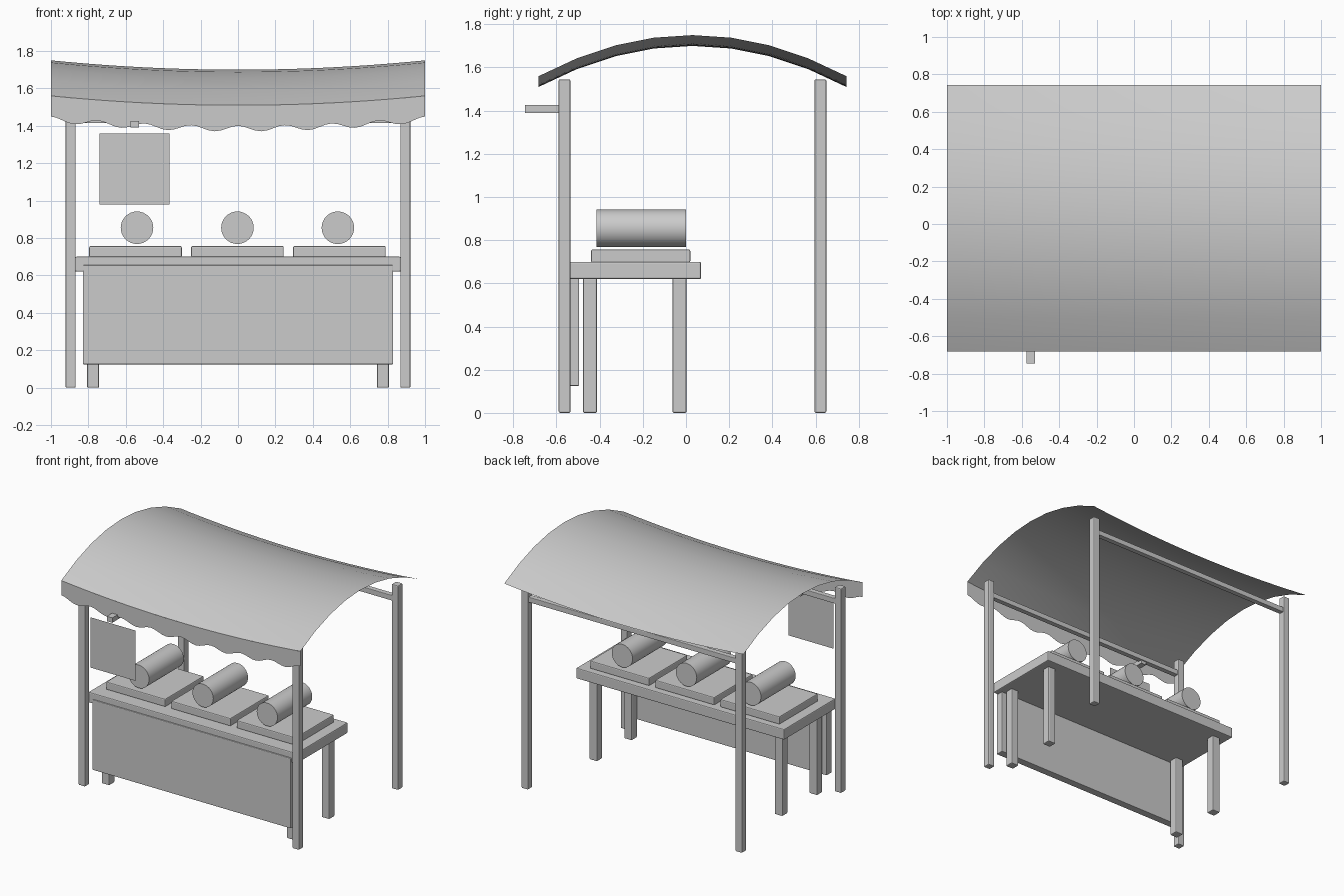
import bpy, bmesh, math
from mathutils import Matrix

if "Cube" in bpy.data.objects:
    bpy.data.objects.remove(bpy.data.objects["Cube"])

grey = bpy.data.materials.new("plain grey")
grey.use_nodes = True
grey.diffuse_color = (0.6, 0.6, 0.6, 1)
grey.node_tree.nodes["Principled BSDF"].inputs["Base Color"].default_value = (0.6, 0.6, 0.6, 1)


def add_object(name, bm, smooth=False):
    mesh = bpy.data.meshes.new(name)
    bm.to_mesh(mesh)
    bm.free()
    mesh.materials.append(grey)
    obj = bpy.data.objects.new(name, mesh)
    bpy.context.collection.objects.link(obj)
    if smooth:
        bpy.ops.object.select_all(action="DESELECT")
        obj.select_set(True)
        bpy.context.view_layer.objects.active = obj
        bpy.ops.object.shade_smooth_by_angle(angle=math.radians(40))
    return obj


def box(name, x, y, z, bevel=0.007):
    """Bevelled box from (min, max) ranges."""
    bm = bmesh.new()
    bmesh.ops.create_cube(bm, size=1)
    for v in bm.verts:
        v.co = [r[0] + (c + 0.5) * (r[1] - r[0]) for r, c in zip((x, y, z), v.co)]
    if bevel:
        bmesh.ops.bevel(bm, geom=bm.edges[:], offset=bevel, segments=2,
                        profile=0.5, affect="EDGES")
    return add_object(name, bm)


def around(c, width):
    return (c - width / 2, c + width / 2)


def sheet(name, nu, nv, point, smooth=False):
    """Open surface from a function of u and v, both running 0 to 1."""
    bm = bmesh.new()
    rows = [[bm.verts.new(point(i / nu, j / nv)) for i in range(nu + 1)]
            for j in range(nv + 1)]
    for low, high in zip(rows, rows[1:]):
        for i in range(nu):
            bm.faces.new((low[i], low[i + 1], high[i + 1], high[i]))
    return add_object(name, bm, smooth)


# Frame: four posts and two cross beams
MID_Y, FRONT_Y, BACK_Y = 0.03, -0.5625, 0.6225
for end, y in (("front", FRONT_Y), ("back", BACK_Y)):
    for side, x in (("right", -0.895), ("left", 0.895)):
        box(f"{end}_{side}_post", around(x, 0.055), around(y, 0.055), (0, 1.545))
    box(f"{end}_beam", (-0.88, 0.88), around(y, 0.04), (1.415, 1.455), 0.004)


# Canopy: arched front to back, sagging in the middle
def roof_height(x, t):
    return 1.70 + 0.05 * x * x - 0.19 * t * t


def canopy_point(u, v):
    x, t = 2 * u - 1, 2 * v - 1
    return x, MID_Y + 0.7125 * t, roof_height(x, t)


sheet("canopy", 24, 8, canopy_point, True)


# Scalloped valance hanging from the front edge
def valance_point(u, v):
    x = 2 * u - 1
    drop = 0.11 + 0.015 * (1 - math.cos(8 * math.pi * x))
    return x, -0.6825, roof_height(x, 1) - drop * (1 - v)


sheet("valance", 64, 1, valance_point)

# Table with legs and front panel
box("table_top", (-0.87, 0.87), (-0.545, 0.07), (0.62, 0.70))
for end, y in (("front", -0.445), ("back", -0.03)):
    for side, x in (("right", -0.775), ("left", 0.775)):
        box(f"table_{end}_{side}_leg", around(x, 0.065), around(y, 0.065), (0, 0.625))
box("front_panel", (-0.83, 0.83), (-0.555, -0.495), (0.125, 0.655), 0.005)

# Trays, each with a roll lying on it
for name, x in (("right", -1), ("middle", 0), ("left", 1)):
    box(f"{name}_tray", around(x * 0.545 - 0.003, 0.495), (-0.44, 0.02), (0.697, 0.757))
    bm = bmesh.new()
    bmesh.ops.create_cone(bm, cap_ends=True, segments=32, radius1=0.087,
                          radius2=0.087, depth=0.415,
                          matrix=Matrix.Translation((x * 0.537 - 0.003, -0.2075, 0.855))
                          @ Matrix.Rotation(math.pi / 2, 4, "X"))
    add_object(f"{name}_roll", bm, True)

# Hanging sign and its bracket
box("sign_bracket", around(-0.5525, 0.045), (-0.745, -0.55), (1.39, 1.427), 0)
sheet("sign", 1, 1, lambda u, v: (-0.74 + 0.375 * u, -0.705, 0.98 + 0.38 * v))
